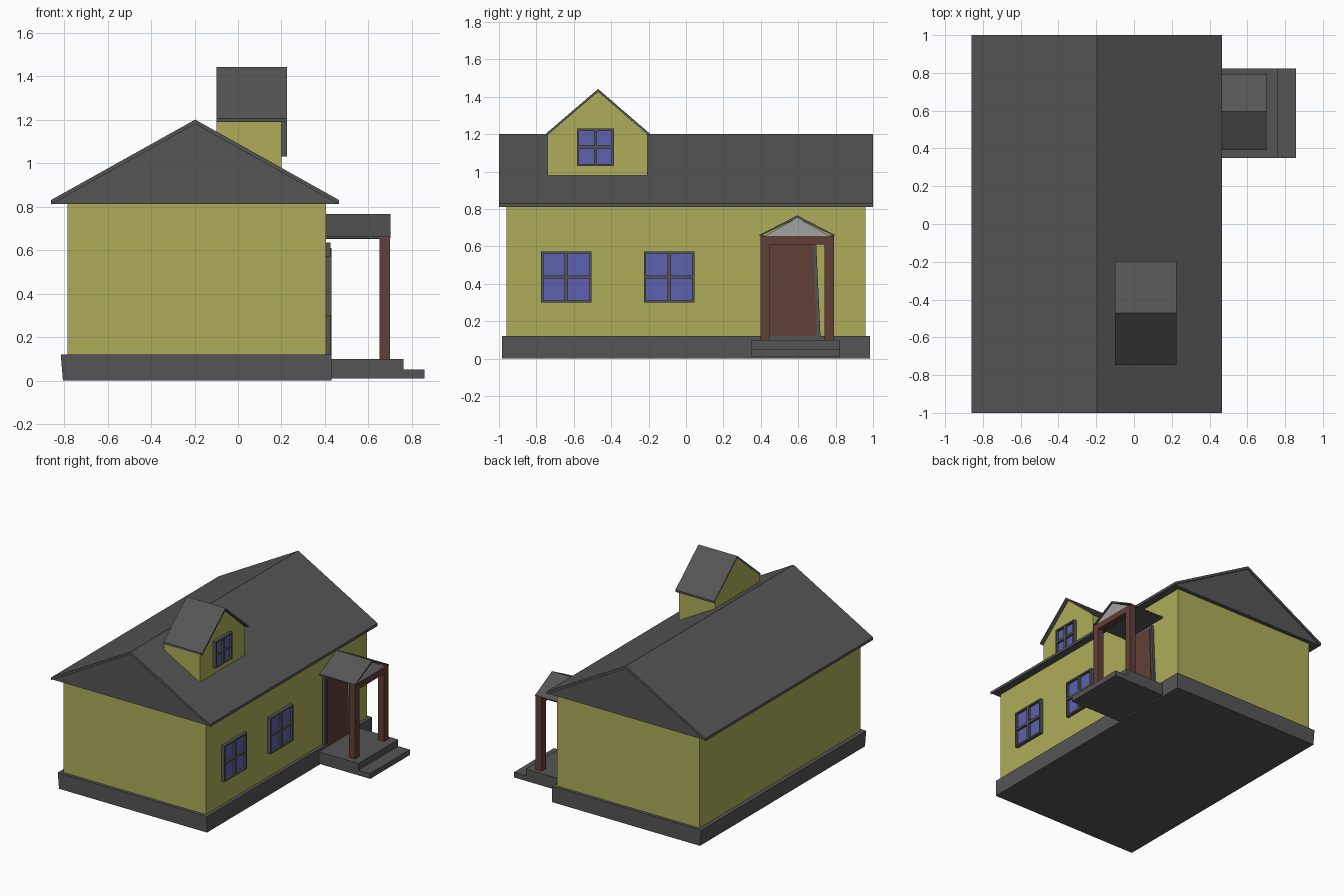
import bpy, bmesh

if "Cube" in bpy.data.objects:
    bpy.data.objects.remove(bpy.data.objects["Cube"])


def material(name, rgb):
    m = bpy.data.materials.new(name)
    m.diffuse_color = (*rgb, 1)
    m.use_nodes = True
    m.node_tree.nodes["Principled BSDF"].inputs["Base Color"].default_value = m.diffuse_color
    return m


GREY = material("slate", (0.09, 0.09, 0.09))
LIGHT = material("light_grey", (0.36, 0.36, 0.36))
YELLOW = material("yellow_wall", (0.42, 0.42, 0.10))
BROWN = material("brown_wood", (0.12, 0.05, 0.04))
BLUE = material("blue_glass", (0.11, 0.12, 0.42))


def finish(name, bm, mat):
    bmesh.ops.recalc_face_normals(bm, faces=bm.faces)
    me = bpy.data.meshes.new(name)
    bm.to_mesh(me)
    bm.free()
    me.materials.append(mat)
    ob = bpy.data.objects.new(name, me)
    bpy.context.collection.objects.link(ob)
    return ob


def prism(name, profile, axis, a, b, mat):
    """Extrude a (horizontal, z) profile along axis x or y from a to b."""
    bm = bmesh.new()
    rings = []
    for t in (a, b):
        rings.append([bm.verts.new((t, h, z) if axis == "x" else (h, t, z))
                      for h, z in profile])
    bm.faces.new(rings[0])
    bm.faces.new(rings[1])
    n = len(profile)
    for i in range(n):
        j = (i + 1) % n
        bm.faces.new((rings[0][i], rings[0][j], rings[1][j], rings[1][i]))
    return finish(name, bm, mat)


def boxes(name, spans, mat):
    """One object from boxes given as (x0, x1, y0, y1, z0, z1)."""
    bm = bmesh.new()
    for x0, x1, y0, y1, z0, z1 in spans:
        vs = bmesh.ops.create_cube(bm, size=1)["verts"]
        for v in vs:
            v.co = (x1 if v.co.x > 0 else x0, y1 if v.co.y > 0 else y0,
                    z1 if v.co.z > 0 else z0)
    return finish(name, bm, mat)


def chevron(left, mid, right, eave, peak, edge, drop):
    """Thin gable roof profile."""
    return [(left, eave - edge), (left, eave), (mid, peak), (right, eave),
            (right, eave - edge), (mid, peak - drop)]


def window(name, x, y0, y1, z0, z1):
    """Frame with crossing bars, panes set back inside it."""
    f, m, d = 0.012, 0.009, 0.025
    yc, zc = (y0 + y1) / 2, (z0 + z1) / 2
    e = x - 0.005
    boxes(name + "_frame", [
        (e, x + d, y0, y0 + f, z0, z1), (e, x + d, y1 - f, y1, z0, z1),
        (e, x + d, y0 + f, y1 - f, z0, z0 + f),
        (e, x + d, y0 + f, y1 - f, z1 - f, z1),
        (e, x + d, yc - m, yc + m, z0 + f, z1 - f),
        (e, x + d, y0 + f, yc - m, zc - m, zc + m),
        (e, x + d, yc + m, y1 - f, zc - m, zc + m)], GREY)
    boxes(name + "_panes",
          [(e, x + 0.008, y0 + f, y1 - f, z0 + f, z1 - f)], BLUE)


# Main body
prism("foundation", [(-0.805, 0), (0.43, 0), (0.43, 0.12), (-0.815, 0.12)],
      "y", -0.983, 0.983, GREY)
boxes("walls", [(-0.785, 0.405, -0.96, 0.96, 0.12, 0.815)], YELLOW)
prism("roof", chevron(-0.86, -0.197, 0.465, 0.83, 1.2, 0.02, 0.02),
      "y", -1, 1, GREY)
prism("gables", [(-0.855, 0.813), (-0.197, 1.181), (0.46, 0.813)],
      "y", -0.99, 0.99, GREY)

# Dormer
prism("dormer_walls", [(-0.74, 0.975), (-0.74, 1.195), (-0.47, 1.43),
                       (-0.205, 1.195), (-0.205, 0.975)],
      "x", -0.098, 0.20, YELLOW)
prism("dormer_roof", chevron(-0.747, -0.47, -0.195, 1.205, 1.442, 0.015, 0.015),
      "x", -0.10, 0.225, GREY)
window("dormer_window", 0.20, -0.583, -0.385, 1.03, 1.23)

# Ground floor windows
for i, y in enumerate((-0.775, -0.225)):
    window(f"window_{i + 1}", 0.405, y, y + 0.27, 0.30, 0.573)

# Door in its slanted surround
prism("door_frame", [(0.43, 0.1), (0.72, 0.1), (0.695, 0.635), (0.43, 0.635)],
      "x", 0.40, 0.425, GREY)
prism("door", [(0.45, 0.1), (0.70, 0.1), (0.68, 0.61), (0.45, 0.61)],
      "x", 0.40, 0.43, BROWN)

# Porch
boxes("porch_floor", [(0.42, 0.76, 0.35, 0.823, 0.01, 0.10)], GREY)
boxes("porch_step", [(0.755, 0.858, 0.35, 0.823, 0.01, 0.05)], GREY)
for side, y in (("left", 0.397), ("right", 0.741)):
    boxes(f"porch_post_{side}", [(0.65, 0.70, y, y + 0.05, 0.10, 0.655)], BROWN)
boxes("porch_lintel", [(0.65, 0.70, 0.447, 0.741, 0.61, 0.655)], BROWN)
prism("porch_roof", chevron(0.393, 0.595, 0.795, 0.662, 0.766, 0.008, 0.015),
      "x", 0.40, 0.702, GREY)
prism("porch_gable", [(0.42, 0.656), (0.595, 0.752), (0.77, 0.656)],
      "x", 0.60, 0.695, LIGHT)
boxes("porch_ceiling", [(0.40, 0.69, 0.40, 0.79, 0.652, 0.658)], GREY)
